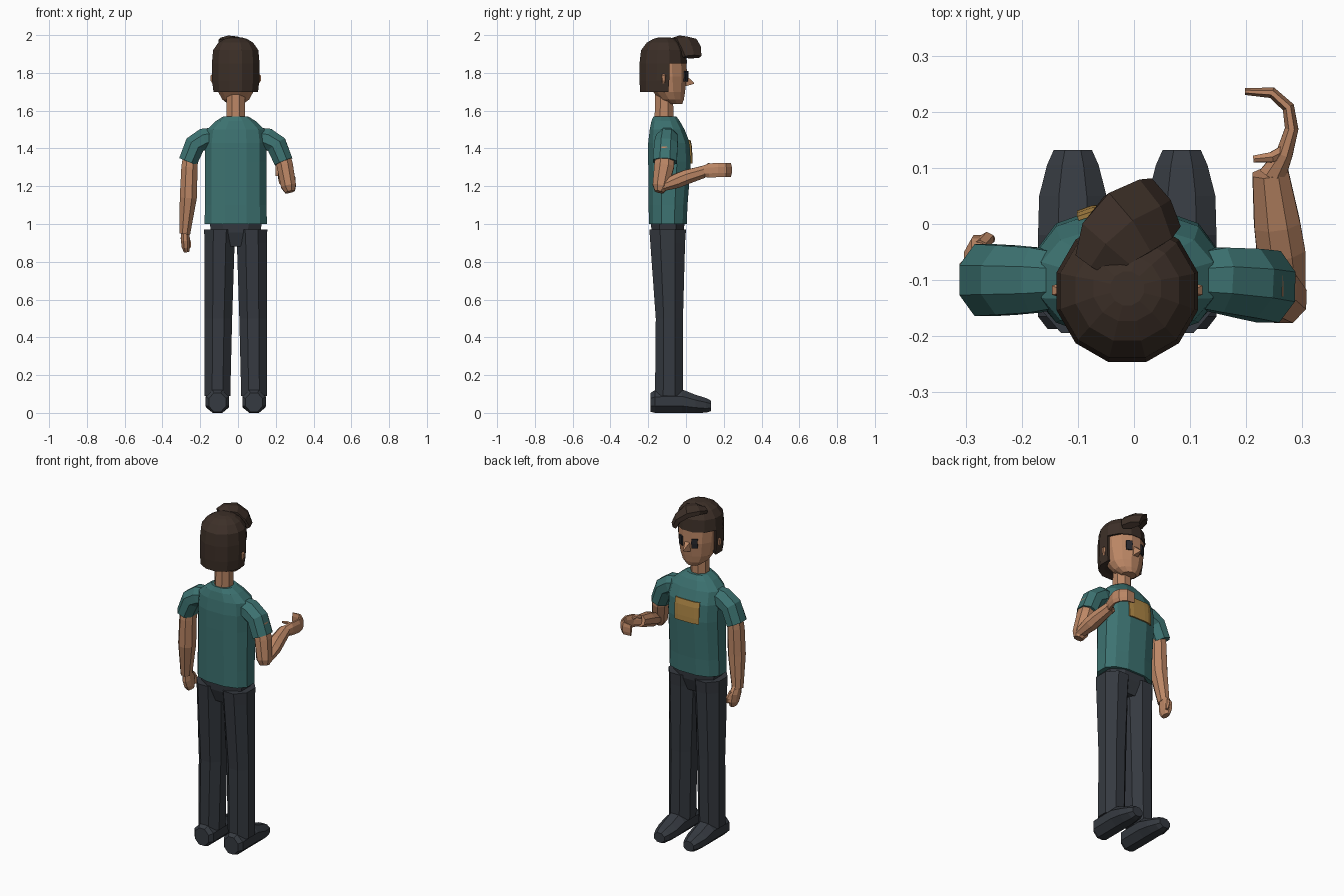
import bpy, bmesh, math
from mathutils import Vector
from mathutils.bvhtree import BVHTree

CX = -0.012  # body centre line
X, Y, Z = Vector((1, 0, 0)), Vector((0, 1, 0)), Vector((0, 0, 1))


def material(name, rgb):
    m = bpy.data.materials.new(name)
    m.diffuse_color = (*rgb, 1)
    return m


SKIN = material("skin", (0.50, 0.24, 0.13))
SHIRT = material("shirt teal", (0.046, 0.17, 0.165))
DARK = material("charcoal cloth", (0.036, 0.042, 0.052))
HAIR = material("brown hair", (0.046, 0.029, 0.021))
GOLD = material("chest patch gold", (0.42, 0.24, 0.06))
EYE = material("eye dark", (0.02, 0.02, 0.025))


def finish(name, bm, mat):
    bmesh.ops.recalc_face_normals(bm, faces=bm.faces)
    me = bpy.data.meshes.new(name)
    bm.to_mesh(me)
    bm.free()
    ob = bpy.data.objects.new(name, me)
    bpy.context.collection.objects.link(ob)
    me.materials.append(mat)
    return ob


def loft(name, rings, mat, n=8, hint=Y, axis=None, p=1.0, drop=None):
    """Skin rings (x, y, z, r_side, r_hint) with n flat sides; axis None follows the path."""
    bm = bmesh.new()
    pts = [Vector(r[:3]) for r in rings]

    def unit(i):
        a = math.tau * (i + 0.5) / n
        return [math.copysign(abs(v) ** p, v) for v in (math.cos(a), math.sin(a))]
    prof = [unit(i) for i in range(n)]
    mu, mv = max(q[0] for q in prof), max(q[1] for q in prof)
    loops = []
    for k, r in enumerate(rings):
        t = axis or (pts[min(k + 1, len(pts) - 1)] - pts[max(k - 1, 0)]).normalized()
        u = t.cross(hint).normalized()
        v = u.cross(t)
        loops.append([bm.verts.new(pts[k] + u * (r[3] * a / mu) + v * (r[4] * b / mv))
                      for a, b in prof])
    for a, b in zip(loops, loops[1:]):
        for i in range(n):
            j = (i + 1) % n
            bm.faces.new((a[i], a[j], b[j], b[i]))
    bm.faces.new(loops[0])
    bm.faces.new(loops[-1])
    if drop:
        gone = [f for f in bm.faces if drop(f.calc_center_median())]
        bmesh.ops.delete(bm, geom=gone, context='FACES')
    return finish(name, bm, mat)


def column(name, rows, mat, x=CX, **kw):
    """Upright body from rows (z, y, rx, ry)."""
    return loft(name, [(x, y, z, rx, ry) for z, y, rx, ry in rows], mat, axis=Z, **kw)


def plate(name, target, x0, x1, z0, z1, mat, nx=6, nz=4):
    """Thin sheet projected onto the +y side of the target."""
    me = target.data
    tree = BVHTree.FromPolygons([v.co for v in me.vertices], [p.vertices for p in me.polygons])
    bm = bmesh.new()
    grid = []
    for i in range(nx + 1):
        for j in range(nz + 1):
            x, z = x0 + (x1 - x0) * i / nx, z0 + (z1 - z0) * j / nz
            hit = tree.ray_cast(Vector((x, 1, z)), -Y)[0]
            grid.append(bm.verts.new((x, hit.y + 0.006, z)))
    for i in range(nx):
        for j in range(nz):
            a = i * (nz + 1) + j
            bm.faces.new([grid[k] for k in (a, a + 1, a + nz + 2, a + nz + 1)])
    ob = finish(name, bm, mat)
    mod = ob.modifiers.new("thickness", 'SOLIDIFY')
    mod.thickness, mod.offset = 0.008, 0
    return ob


# Torso and chest patch
torso = column("shirt_body", [
    (1.00, -.096, .165, .100), (1.10, -.095, .163, .103), (1.33, -.087, .163, .113),
    (1.43, -.090, .163, .110), (1.50, -.100, .153, .092), (1.545, -.108, .105, .075),
    (1.57, -.112, .065, .060)], SHIRT, n=12, p=.8)
plate("chest_patch", torso, -.10, .055, 1.32, 1.445, GOLD)

# Hips, legs, shoes and sleeves on both sides
column("trouser_seat", [(.88, -.097, .05, .06), (.955, -.097, .13, .085),
                        (1.02, -.097, .14, .09)], DARK, p=.8)
for side, s in (("left", -1), ("right", 1)):
    loft(side + "_trouser_leg", [
        (CX + s * .084, -.097, .97, .083, .097), (CX + s * .086, -.097, .90, .080, .092),
        (CX + s * .092, -.088, .50, .073, .072), (CX + s * .097, -.09, .09, .068, .074)],
        DARK, axis=Z)
    x = CX + s * .097
    loft(side + "_shoe", [
        (x, -.187, .056, .045, .050), (x, -.165, .060, .062, .060), (x, -.02, .062, .062, .062),
        (x, .05, .048, .060, .048), (x, .105, .040, .046, .039), (x, .132, .037, .034, .028)],
        DARK, hint=Z, axis=Y)
    dy = -.012 * (s > 0)
    loft(side + "_sleeve", [
        (CX + s * .125, -.1, 1.46, .05, .05), (CX + s * .165, -.1, 1.45, .058, .058),
        (CX + s * .216, -.1 + dy / 2, 1.42, .055, .062),
        (CX + s * .253, -.1 + dy, 1.33, .050, .064)], SHIRT)

# Hanging left arm, hand and thumb
loft("left_arm", [
    (CX - .235, -.1, 1.40, .038, .042), (CX - .245, -.105, 1.30, .043, .050),
    (CX - .251, -.105, 1.14, .045, .050), (CX - .270, -.085, .95, .029, .034)], SKIN)
loft("left_hand", [
    (CX - .268, -.082, .965, .022, .028), (CX - .267, -.068, .92, .024, .044),
    (CX - .264, -.060, .88, .022, .041), (CX - .260, -.058, .852, .014, .026)], SKIN)
loft("left_thumb", [(CX - .262, -.04, .94, .012, .012), (CX - .25, -.026, .905, .012, .012),
                    (CX - .244, -.028, .875, .008, .008)], SKIN, n=6)

# Bent right arm: upper arm, forearm, curled hand and thumb
loft("right_upper_arm", [
    (.226, -.11, 1.40, .04, .045), (.248, -.115, 1.31, .043, .053),
    (.268, -.135, 1.20, .040, .042), (.275, -.142, 1.17, .026, .024)], SKIN)
loft("right_forearm", [
    (.277, -.135, 1.195, .028, .024), (.262, -.05, 1.228, .043, .038),
    (.255, .0, 1.248, .041, .038), (.243, .092, 1.276, .032, .032)], SKIN, hint=Z)
loft("right_hand", [
    (.246, .085, 1.277, .024, .028), (.268, .125, 1.283, .015, .037),
    (.281, .17, 1.286, .012, .038), (.275, .208, 1.286, .011, .037),
    (.246, .234, 1.286, .010, .036), (.198, .236, 1.286, .006, .032)], SKIN, hint=Z)
loft("right_thumb", [(.268, .13, 1.30, .011, .012), (.245, .119, 1.314, .009, .010),
                     (.213, .116, 1.312, .006, .007)], SKIN, n=6, hint=Z)

# Neck, head, nose, ears and eyes
column("neck", [(1.53, -.117, .050, .050), (1.72, -.115, .047, .047)], SKIN)
head = column("head", [
    (1.635, -.058, .040, .038), (1.66, -.075, .072, .064), (1.70, -.090, .093, .085),
    (1.78, -.100, .106, .105), (1.86, -.105, .108, .108), (1.93, -.110, .09, .09)],
    SKIN, n=12)
loft("nose", [(CX, -.01, 1.762, .017, .030), (CX, .002, 1.758, .017, .028),
              (CX, .042, 1.745, .002, .003)], SKIN, n=4, hint=Z, axis=Y)
for side, s in (("left", -1), ("right", 1)):
    column(side + "_ear", [(1.735, -.12, .008, .008), (1.76, -.118, .024, .015),
                           (1.785, -.118, .024, .016), (1.80, -.12, .01, .008)],
           SKIN, x=CX + s * .11, n=6)
    plate(side + "_eye", head, CX + s * .045 - .015, CX + s * .045 + .015, 1.755, 1.81, EYE, 2, 2)


# Hair shell, cut away over the face
def face_gap(c):
    return (c.y > -.075 and c.z < 1.845) or (c.y > -.10 and c.z < 1.74)


hair = column("hair_cap", [
    (1.71, -.13, .085, .085), (1.70, -.125, .118, .118), (1.76, -.122, .125, .124),
    (1.85, -.120, .126, .126), (1.92, -.120, .120, .118), (1.96, -.118, .092, .090),
    (1.98, -.115, .060, .058), (1.988, -.115, .030, .030)], HAIR, n=12, drop=face_gap)
thick = hair.modifiers.new("thickness", 'SOLIDIFY')
thick.thickness, thick.offset = 0.014, -1

# Swept quiff over the forehead
loft("hair_quiff", [
    (-.075, -.073, 1.965, .034, .016), (-.050, -.035, 1.975, .055, .023),
    (-.012, .000, 1.968, .064, .027), (.030, .022, 1.93, .060, .026),
    (.050, .034, 1.885, .050, .020)], HAIR, n=6, hint=Z)
